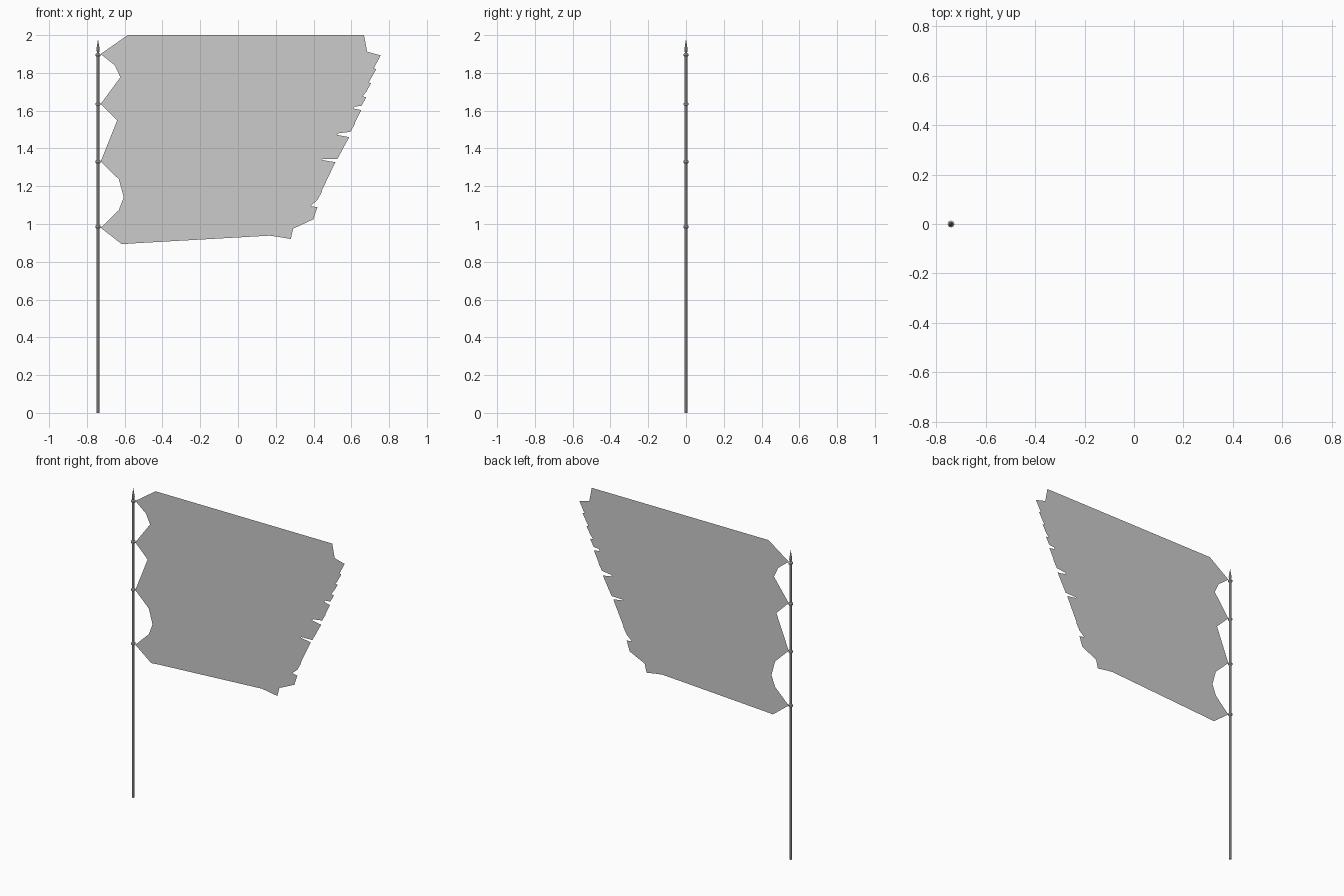
import bpy, bmesh, math

if "Cube" in bpy.data.objects:
    bpy.data.objects.remove(bpy.data.objects["Cube"])

POLE_X = -0.741
TIES = [1.895, 1.635, 1.33, 0.985]


def lathe(name, profile, sides):
    """Closed solid of revolution around the pole axis; profile is (radius, z)."""
    bm = bmesh.new()
    rings = []
    for r, z in profile:
        if r == 0:
            rings.append([bm.verts.new((POLE_X, 0, z))] * sides)
        else:
            rings.append([bm.verts.new((POLE_X + r * math.cos(2 * math.pi * i / sides),
                                        r * math.sin(2 * math.pi * i / sides), z))
                          for i in range(sides)])
    for a, b in zip(rings, rings[1:]):
        for i in range(sides):
            j = (i + 1) % sides
            bm.faces.new(list(dict.fromkeys([a[i], a[j], b[j], b[i]])))
    return finish(name, bm)


def finish(name, bm):
    bmesh.ops.recalc_face_normals(bm, faces=bm.faces)
    me = bpy.data.meshes.new(name)
    bm.to_mesh(me)
    bm.free()
    ob = bpy.data.objects.new(name, me)
    bpy.context.collection.objects.link(ob)
    return ob


# Pole, spear finial and tie rings
lathe("pole", [(0, 0), (0.008, 0), (0.008, 1.905), (0, 1.905)], 8)
lathe("finial", [(0, 1.90), (0.004, 1.90), (0.009, 1.922), (0, 1.98)], 8)
for i, z in enumerate(TIES):
    lathe(f"tie_ring_{i + 1}", [(0, z - 0.009), (0.009, z - 0.009), (0.014, z - 0.004),
                                (0.014, z + 0.004), (0.009, z + 0.009), (0, z + 0.009)], 8)

# Flag outline, clockwise from the upper tie: top fringe
pts = [(-0.727, 1.90), (-0.584, 2.0), (-0.566, 2.0), (-0.562, 1.912)]
count, first, last = 14, -0.476, 0.65
step = (last - first) / (count - 1)
for i in range(count):
    c = first + i * step
    pts += [(c - 0.017, 2.0), (c + 0.017, 2.0)]
    if i < count - 1:
        pts.append((c + step / 2, 1.912))
pts += [(0.684, 1.912), (0.755, 1.893), (0.728, 1.841)]

# Fly edge fringe: notch x, notch z, tip x
for nx, nz, tx in [(.668, 1.836, .732), (.637, 1.762, .705), (.61, 1.687, .679),
                   (.573, 1.619, .652), (.536, 1.55, .621), (.499, 1.476, .589),
                   (.462, 1.407, .552), (.42, 1.343, .515), (.378, 1.269, .473),
                   (.351, 1.189, .446), (.325, 1.105, .42)]:
    pts += [(nx, nz), (tx, nz - 0.016), (tx - 0.026, nz - 0.062)]
pts[-1] = (0.399, 1.025)

# Bottom fringe: notch positions along a shallow arch
notches = [.298, .219, .15, .082, .034, -.008, -.055, -.098, -.156,
           -.219, -.283, -.367, -.446, -.541]
tip_z = lambda x: 0.948 - (0.35 if x > 0 else 0.16) * x * x
for a, b in zip(notches, notches[1:]):
    pts.append((a, 1.012 - 0.16 * a * a))
    for x in (a + (b - a) * 0.24, a + (b - a) * 0.76):
        pts.append((x, tip_z(x)))
pts += [(-0.541, 0.967), (-0.563, 0.897), (-0.615, 0.893), (-0.727, 0.98)]

# Hoist scallops, upwards between the ties
pts += [(-.631, 1.073), (-.605, 1.142), (-.631, 1.237), (-.727, 1.33),
        (-.637, 1.396), (-.61, 1.46), (-.631, 1.54), (-.727, 1.635),
        (-.663, 1.69), (-.617, 1.765), (-.652, 1.84)]

bm = bmesh.new()
face = bm.faces.new([bm.verts.new((x, 0, z)) for x, z in pts])
bmesh.ops.triangulate(bm, faces=[face])
finish("flag", bm)
